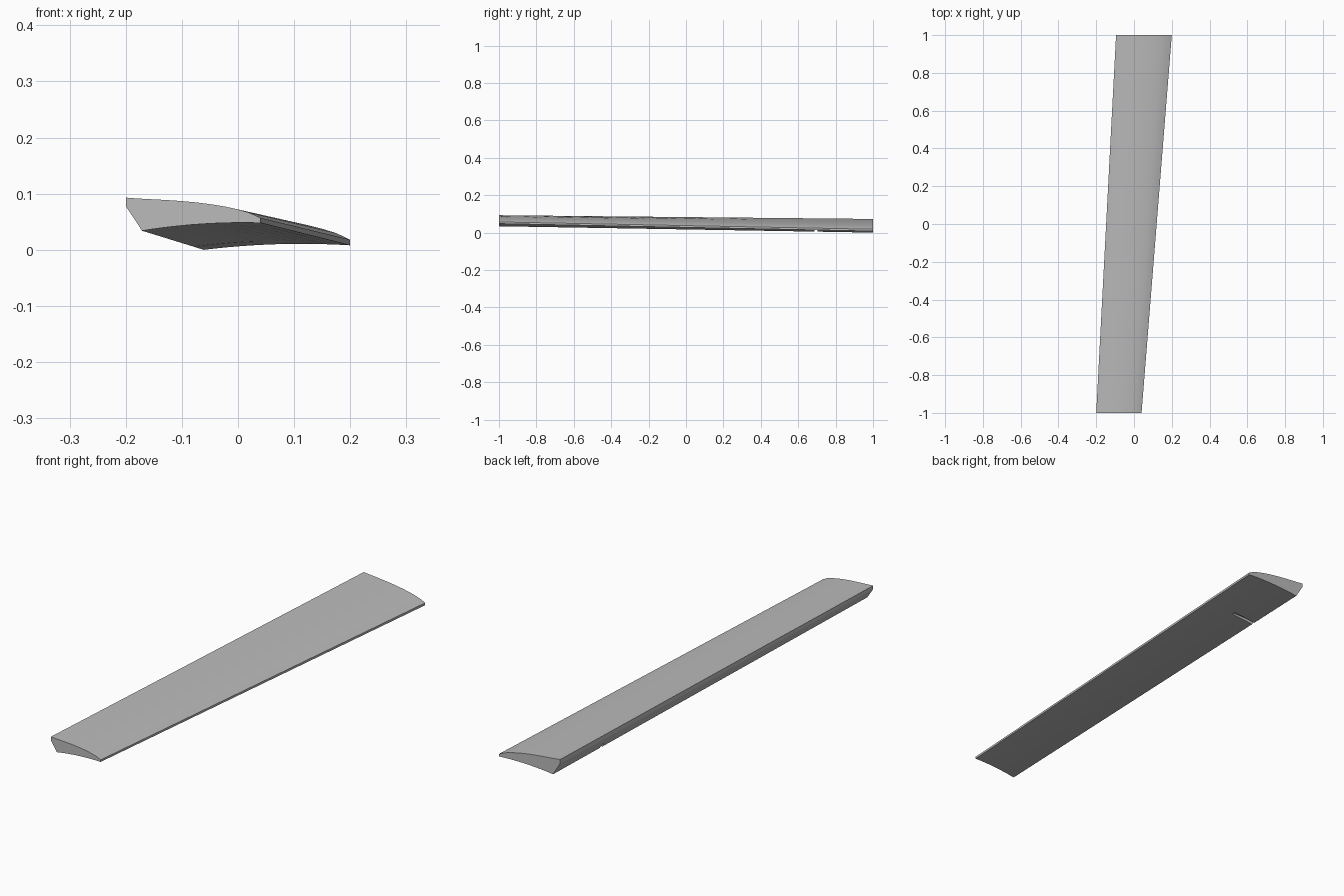
import bpy
import bmesh

cube = bpy.data.objects.get("Cube")
if cube:
    bpy.data.objects.remove(cube, do_unlink=True)

grey = bpy.data.materials.new("plain grey")
grey.use_nodes = True
colour = (0.5, 0.5, 0.5, 1)
grey.diffuse_color = colour
grey.node_tree.nodes["Principled BSDF"].inputs["Base Color"].default_value = colour

STEPS = 12


def arc(start, end, bulge):
    """Points from start to end (x, z), lifted by a bulge that depends on the fraction."""
    points = []
    for i in range(STEPS + 1):
        u = i / STEPS
        points.append((start[0] + (end[0] - start[0]) * u,
                       start[1] + (end[1] - start[1]) * u + bulge(u)))
    return points


def section(nose_top, tail_top, tail_low, keel, nose_low, camber, hollow):
    """Closed blade profile: curved top, thin tail, hollow underside, blunt nose."""
    top = arc(nose_top, tail_top, lambda u: camber * u ** 1.3 * (1 - u) ** 0.7)
    bottom = arc(tail_low, keel, lambda u: hollow * 4 * u * (1 - u))
    return top + bottom + [nose_low]


def make_object(name, bm):
    bmesh.ops.recalc_face_normals(bm, faces=bm.faces)
    mesh = bpy.data.meshes.new(name)
    bm.to_mesh(mesh)
    bm.free()
    mesh.materials.append(grey)
    obj = bpy.data.objects.new(name, mesh)
    bpy.context.collection.objects.link(obj)
    return obj


# Tapered, slightly twisted blade lofted between its two end profiles
ends = {
    -1: section((-0.2, 0.093), (0.04, 0.057), (0.04, 0.048),
                (-0.171, 0.034), (-0.2, 0.078), 0.04, 0.005),
    1: section((-0.095, 0.073), (0.2, 0.018), (0.2, 0.008),
               (-0.061, 0.0), (-0.095, 0.055), 0.045, 0.006),
}
bm = bmesh.new()
front, back = [[bm.verts.new((x, y, z)) for x, z in pts] for y, pts in ends.items()]
bm.faces.new(front)
bm.faces.new(back)
count = len(front)
for i in range(count):
    j = (i + 1) % count
    bm.faces.new((front[i], front[j], back[j], back[i]))
blade = make_object("blade", bm)

# Narrow slot across the underside, open at the nose
bm = bmesh.new()
bmesh.ops.create_cube(bm, size=1)
for v in bm.verts:
    v.co = (-0.04 + v.co.x * 0.14, 0.695 + v.co.y * 0.016, v.co.z * 0.044)
cutter = make_object("slot_cutter", bm)
cutter.hide_render = True

slot = blade.modifiers.new("slot", 'BOOLEAN')
slot.operation = 'DIFFERENCE'
slot.solver = 'EXACT'
slot.object = cutter
bpy.ops.object.select_all(action='DESELECT')
bpy.context.view_layer.objects.active = blade
blade.select_set(True)
bpy.ops.object.modifier_apply(modifier=slot.name)
bpy.data.objects.remove(cutter, do_unlink=True)

bpy.ops.object.shade_smooth_by_angle(angle=0.4)
